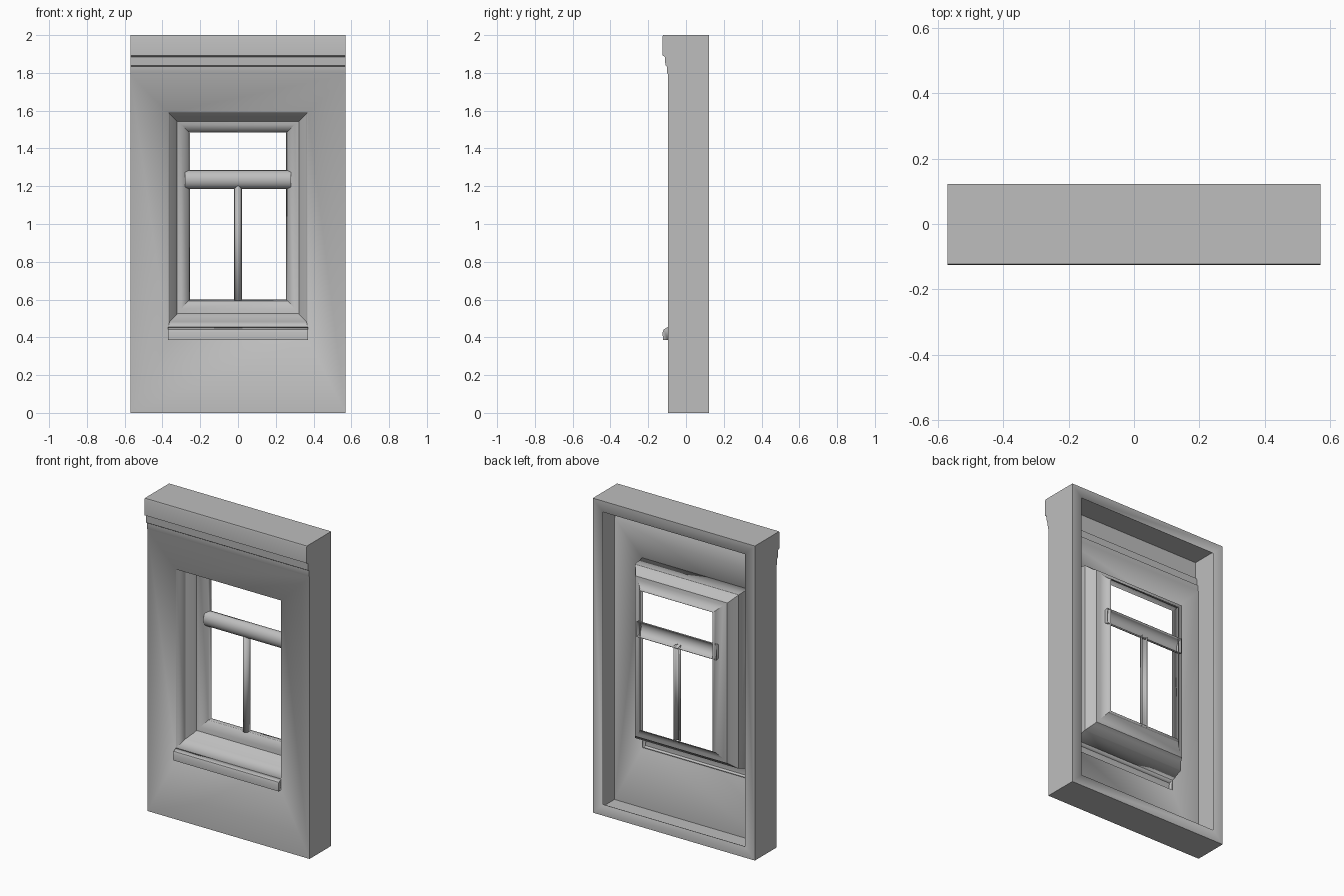
import bpy, bmesh, math

cube = bpy.data.objects.get("Cube")
if cube:
    bpy.data.objects.remove(cube, do_unlink=True)

plaster = bpy.data.materials.new("grey_plaster")
plaster.use_nodes = True
GREY = (0.515, 0.515, 0.515, 1)
plaster.diffuse_color = GREY
plaster.node_tree.nodes["Principled BSDF"].inputs["Base Color"].default_value = GREY

HALF, TOP = 0.57, 2.0
FRONT, BACK = -0.095, 0.122
LIP = 0.07


def ring(half, low, high, y):
    """Upright rectangle, counter-clockwise as seen from the front."""
    return [(-half, y, low), (half, y, low), (half, y, high), (-half, y, high)]


def loft(bm, loops, closed=True):
    """Join successive point loops with quads."""
    rows = [[bm.verts.new(p) for p in loop] for loop in loops]
    n = len(rows[0])
    for a, b in zip(rows, rows[1:]):
        for i in range(n if closed else n - 1):
            j = (i + 1) % n
            bm.faces.new((a[i], a[j], b[j], b[i]))
    return rows


def finish(name, bm, thickness=0.004, smooth=30):
    bmesh.ops.remove_doubles(bm, verts=bm.verts, dist=0.0005)
    mesh = bpy.data.meshes.new(name)
    bm.to_mesh(mesh)
    bm.free()
    mesh.materials.append(plaster)
    obj = bpy.data.objects.new(name, mesh)
    bpy.context.collection.objects.link(obj)
    shell = obj.modifiers.new("shell", 'SOLIDIFY')
    shell.thickness = thickness
    shell.offset = -1
    bpy.ops.object.select_all(action='DESELECT')
    obj.select_set(True)
    bpy.context.view_layer.objects.active = obj
    bpy.ops.object.shade_smooth_by_angle(angle=math.radians(smooth))
    return obj


def sweep_x(name, profile, half, capped):
    """Sweep a (y, z) profile across x, from bottom front to top."""
    bm = bmesh.new()
    left, right = loft(bm, [[(s * half, y, z) for y, z in profile] for s in (1, -1)],
                       closed=False)
    if capped:
        bm.faces.new(left)
        bm.faces.new(right[::-1])
    return finish(name, bm)


# Wall shell: front face with opening, hollow box sides, open back with a lip
CORNICE_LOW = 1.79
bm = bmesh.new()
loft(bm, [ring(HALF, 0, CORNICE_LOW, FRONT), ring(0.37, 0.385, 1.59, FRONT)])
loft(bm, [ring(HALF - LIP, LIP, TOP - LIP, BACK), ring(HALF, 0, TOP, BACK)])
cornice = [(FRONT, CORNICE_LOW), (-0.100, 1.80), (-0.102, 1.835), (-0.109, 1.84),
           (-0.112, 1.885), (-0.125, 1.892), (-0.125, 1.99), (-0.122, TOP)]
loft(bm, [[(s * HALF, y, z) for y, z in cornice] for s in (1, -1)], closed=False)
outline = [(BACK, 0), (FRONT, 0)] + cornice + [(BACK, TOP)]
for s in (1, -1):
    side = [bm.verts.new((s * HALF, y, z)) for y, z in outline]
    bm.faces.new(side[::-1] if s > 0 else side)
for z, front in ((0, FRONT), (TOP, cornice[-1][0])):
    corners = [(-HALF, front, z), (HALF, front, z), (HALF, BACK, z), (-HALF, BACK, z)]
    cap = [bm.verts.new(p) for p in corners]
    bm.faces.new(cap if z else cap[::-1])
bmesh.ops.remove_doubles(bm, verts=bm.verts, dist=0.0005)
bmesh.ops.recalc_face_normals(bm, faces=bm.faces)
finish("wall_shell", bm)

# Stepped reveal and window frame, sinking to the back
bm = bmesh.new()
loft(bm, [ring(0.37, 0.455, 1.59, FRONT),
          ring(0.362, 0.482, 1.582, -0.01),
          ring(0.332, 0.512, 1.552, 0.025),
          ring(0.322, 0.525, 1.542, 0.045),
          ring(0.30, 0.55, 1.525, 0.05),
          ring(0.265, 0.592, 1.492, 0.08),
          ring(0.255, 0.60, 1.485, 0.098)])
finish("window_frame", bm)

# Projecting sill, hollow behind
sill = [(FRONT, 0.385), (-0.122, 0.386), (-0.124, 0.425), (-0.118, 0.442), (FRONT, 0.455)]
bm = bmesh.new()
ends = loft(bm, [[(s * 0.37, y, z) for y, z in sill] for s in (1, -1)], closed=False)
bm.faces.new(ends[0][::-1])
bm.faces.new(ends[1])
bmesh.ops.recalc_face_normals(bm, faces=bm.faces)
finish("window_sill", bm)


def half_round(steps, width, depth, back):
    """Half-ellipse bulging to the front: pairs of (y, offset across)."""
    angles = [math.pi * i / steps for i in range(steps + 1)]
    return [(back - depth * math.sin(a), -width * math.cos(a)) for a in angles]


# Transom bar: rounded shell across the window
bar = [(y, 1.235 + d) for y, d in half_round(10, 0.05, 0.045, 0.095)]
bm = bmesh.new()
ends = loft(bm, [[(s * 0.28, y, z) for y, z in bar] for s in (1, -1)], closed=False)
bm.faces.new(ends[0][::-1])
bm.faces.new(ends[1])
bmesh.ops.recalc_face_normals(bm, faces=bm.faces)
finish("transom_bar", bm)

# Mullion: slim upright shell below the transom
post = half_round(6, 0.021, 0.035, 0.097)
bm = bmesh.new()
loft(bm, [[(x, y, z) for y, x in post] for z in (0.592, 1.2)], closed=False)
finish("mullion", bm)
